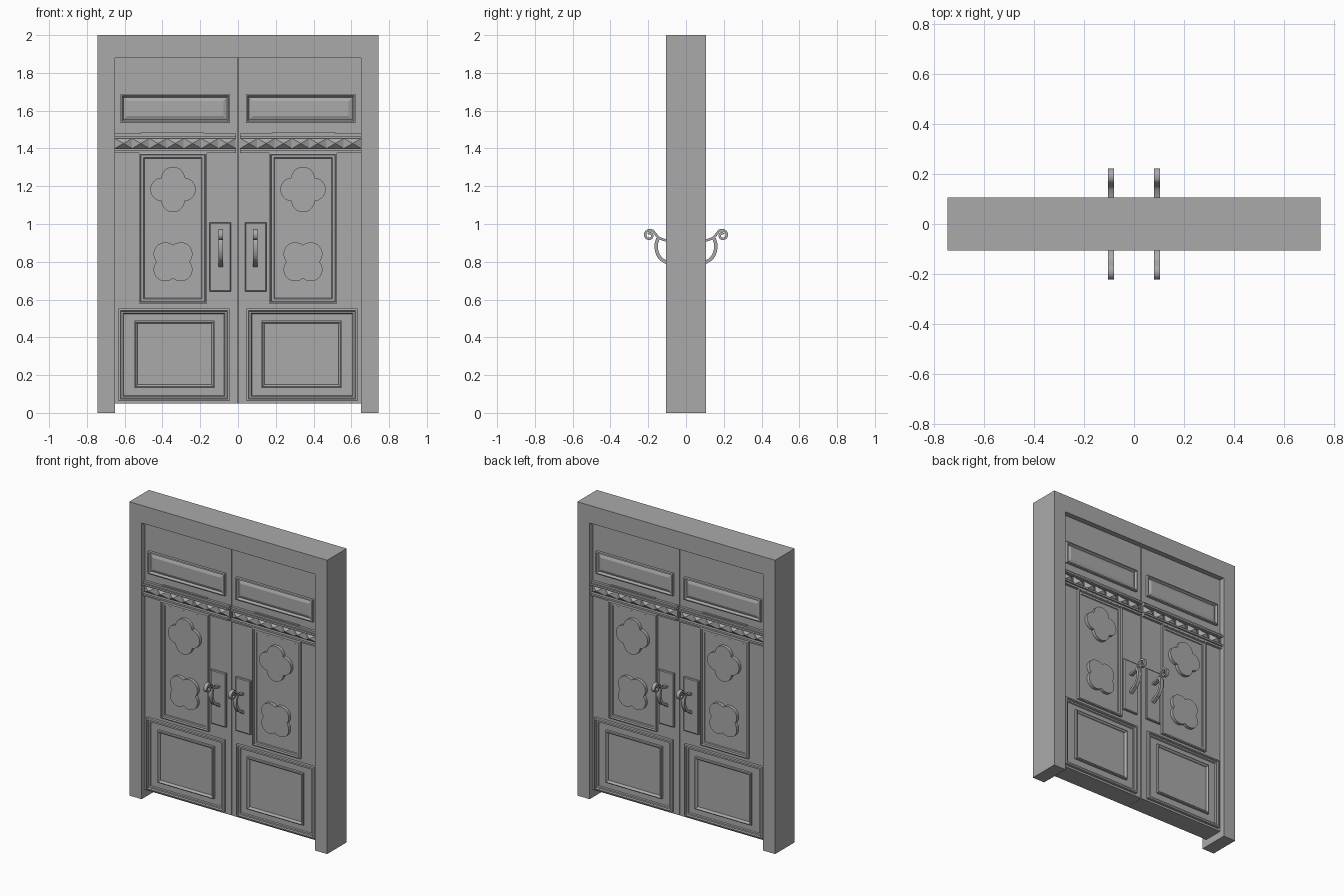
import bpy
import bmesh
from math import sin, cos, radians
from mathutils import Vector

if "Cube" in bpy.data.objects:
    bpy.data.objects.remove(bpy.data.objects["Cube"], do_unlink=True)

# Single painted finish
grey = bpy.data.materials.new("door_grey")
grey.use_nodes = True
colour = (0.4, 0.4, 0.4, 1)
grey.diffuse_color = colour
grey.node_tree.nodes["Principled BSDF"].inputs["Base Color"].default_value = colour

FACE = 0.068      # front surface of the leaf, measured out from the centre
JAMB = 0.652      # half width of the opening


def finish(name, bm, mirror_x=True, mirror_y=True, recalc=True):
    if recalc:
        bmesh.ops.recalc_face_normals(bm, faces=bm.faces)
    mesh = bpy.data.meshes.new(name)
    bm.to_mesh(mesh)
    bm.free()
    mesh.materials.append(grey)
    obj = bpy.data.objects.new(name, mesh)
    bpy.context.collection.objects.link(obj)
    if mirror_x or mirror_y:
        mod = obj.modifiers.new("mirror", 'MIRROR')
        mod.use_axis = (mirror_x, mirror_y, False)
        mod.use_mirror_merge = False
    return obj


def prism(name, outline, start, end, **mirror):
    """Extrude a list of 3D points by the vector end - start."""
    bm = bmesh.new()
    face = bm.faces.new([bm.verts.new(Vector(p) + start) for p in outline])
    out = bmesh.ops.extrude_face_region(bm, geom=[face])
    verts = [v for v in out["geom"] if isinstance(v, bmesh.types.BMVert)]
    bmesh.ops.translate(bm, verts=verts, vec=end - start)
    return finish(name, bm, **mirror)


def slab(name, outline, y0, y1, **mirror):
    return prism(name, [(x, 0, z) for x, z in outline],
                 Vector((0, y0, 0)), Vector((0, y1, 0)), **mirror)


def rect(x0, x1, z0, z1):
    return [(x0, z0), (x1, z0), (x1, z1), (x0, z1)]


def panel(name, x0, x1, z0, z1, steps, cap=True):
    """Moulded rectangle: each step is (inset from edge, height above leaf)."""
    bm = bmesh.new()
    loops = [[bm.verts.new((x, -FACE - h, z))
              for x, z in rect(x0 + i, x1 - i, z0 + i, z1 - i)] for i, h in steps]
    for a, b in zip(loops, loops[1:]):
        for k in range(4):
            n = (k + 1) % 4
            bm.faces.new((a[k], a[n], b[n], b[k]))
    if cap:
        bm.faces.new(loops[-1])
    return finish(name, bm, recalc=False)


# Frame and leaves
W = 0.745
slab("door_frame", [(-W, 0), (-JAMB, 0), (-JAMB, 1.88), (JAMB, 1.88), (JAMB, 0),
                    (W, 0), (W, 2), (-W, 2)], -0.105, 0.105,
     mirror_x=False, mirror_y=False)
slab("door_leaf", rect(0.003, JAMB, 0.05, 1.88), -FACE, FACE, mirror_y=False)
slab("meeting_strip", rect(-0.01, 0.01, 0.051, 1.879), -0.055, 0.055,
     mirror_x=False, mirror_y=False)

# Moulded panels
panel("top_panel", 0.042, 0.621, 1.536, 1.687,
      [(0, 0), (0, 0.018), (0.008, 0.02), (0.016, 0.004), (0.035, 0.012)])
panel("tall_panel", 0.165, 0.525, 0.578, 1.377,
      [(0, 0), (0, 0.016), (0.008, 0.018), (0.012, 0.008), (0.026, 0.008), (0.029, 0.003)])
panel("bottom_panel", 0.045, 0.633, 0.064, 0.552,
      [(0, 0), (0, 0.018), (0.01, 0.02), (0.014, 0.01), (0.024, 0.01), (0.028, 0.003)])
panel("bottom_inner_moulding", 0.125, 0.548, 0.133, 0.488,
      [(0, 0), (0, 0.017), (0.006, 0.02), (0.014, 0.012), (0.016, 0.004)])
panel("handle_plate", 0.037, 0.15, 0.642, 1.008,
      [(0, 0), (0, 0.01), (0.005, 0.014)])


# Four-lobed ornaments, the lower one turned by an eighth
def quatrefoil(name, cx, cz, turn):
    offset, radius, half = 0.058, 0.062, 86
    pts = []
    for lobe in range(4):
        base = radians(lobe * 90 + turn)
        for k in range(17):
            a = base + radians(-half + 2 * half * k / 16)
            pts.append((cx + offset * cos(base) + radius * cos(a),
                        cz + offset * sin(base) + radius * sin(a)))
    slab(name, pts, -FACE, -FACE - 0.025)


quatrefoil("upper_quatrefoil", 0.344, 1.183, 0)
quatrefoil("lower_quatrefoil", 0.344, 0.8, 45)

# Stepped band across the leaf
low = [(0.085, 1.375), (0.085, 1.388), (0.095, 1.388), (0.095, 1.4), (0.075, 1.4)]
high = [(y, 2.853 - z) for y, z in reversed(low)]
profile = [(0.06, 1.375)] + low + high + [(0.06, 1.478)]
prism("band", [(0, -y, z) for y, z in profile],
      Vector((0.01, 0, 0)), Vector((JAMB, 0, 0)))
slab("band_cap", rect(0.18, 0.515, 1.478, 1.484), -FACE, -FACE - 0.012)

# Row of pyramid studs in the band
bm = bmesh.new()
count = 7
pitch = (JAMB - 0.012) / count
for i in range(count):
    x = 0.012 + i * pitch
    base = [bm.verts.new((px, -0.074, pz)) for px, pz in rect(x, x + pitch, 1.4, 1.453)]
    tip = bm.verts.new((x + pitch / 2, -0.1, 1.4265))
    for k in range(4):
        bm.faces.new((base[k], base[(k + 1) % 4], tip))
finish("pyramid_studs", bm, recalc=False)


# Handles: flat ribbons swept along smooth paths
def smooth_path(pts, steps=6):
    pts = [Vector(p) for p in pts]
    pts = [2 * pts[0] - pts[1]] + pts + [2 * pts[-1] - pts[-2]]
    path = []
    for a, b, c, d in zip(pts, pts[1:], pts[2:], pts[3:]):
        for k in range(steps):
            t = k / steps
            path.append(b + (c - a) * t / 2 + (2 * a - 5 * b + 4 * c - d) * t * t / 2
                        + (3 * b - a - 3 * c + d) * t ** 3 / 2)
    return path + [pts[-2]]


def ribbon(name, path, thick):
    sides = ([], [])
    for i, p in enumerate(path):
        t = path[min(i + 1, len(path) - 1)] - path[max(i - 1, 0)]
        n = Vector((-t.y, t.x)).normalized() * thick / 2
        sides[0].append(p + n)
        sides[1].append(p - n)
    bm = bmesh.new()
    rows = []
    for a, b in zip(*sides):
        rows.append([bm.verts.new((x, -p.x, p.y))
                     for x, p in ((0.08, a), (0.104, a), (0.104, b), (0.08, b))])
    for a, b in zip(rows, rows[1:]):
        for k in range(4):
            bm.faces.new((a[k], a[(k + 1) % 4], b[(k + 1) % 4], b[k]))
    bm.faces.new(rows[0])
    bm.faces.new(rows[-1])
    obj = finish(name, bm)
    bpy.ops.object.select_all(action='DESELECT')
    obj.select_set(True)
    bpy.context.view_layer.objects.active = obj
    bpy.ops.object.shade_smooth_by_angle(angle=radians(40))


scroll = []
for k in range(25):
    f = k / 24
    a, r = radians(130 - 440 * f), 0.029 - 0.021 * f
    scroll.append((0.193 + r * cos(a), 0.94 + r * sin(a)))
arm = [(0.07, 0.908), (0.11, 0.914), (0.145, 0.928), (0.16, 0.945)]
ribbon("handle_scroll", smooth_path(arm + scroll, 3), 0.013)
ribbon("handle_grip", smooth_path([(0.148, 0.925), (0.158, 0.89), (0.153, 0.85),
                                   (0.135, 0.818), (0.105, 0.798), (0.07, 0.775)]), 0.018)
